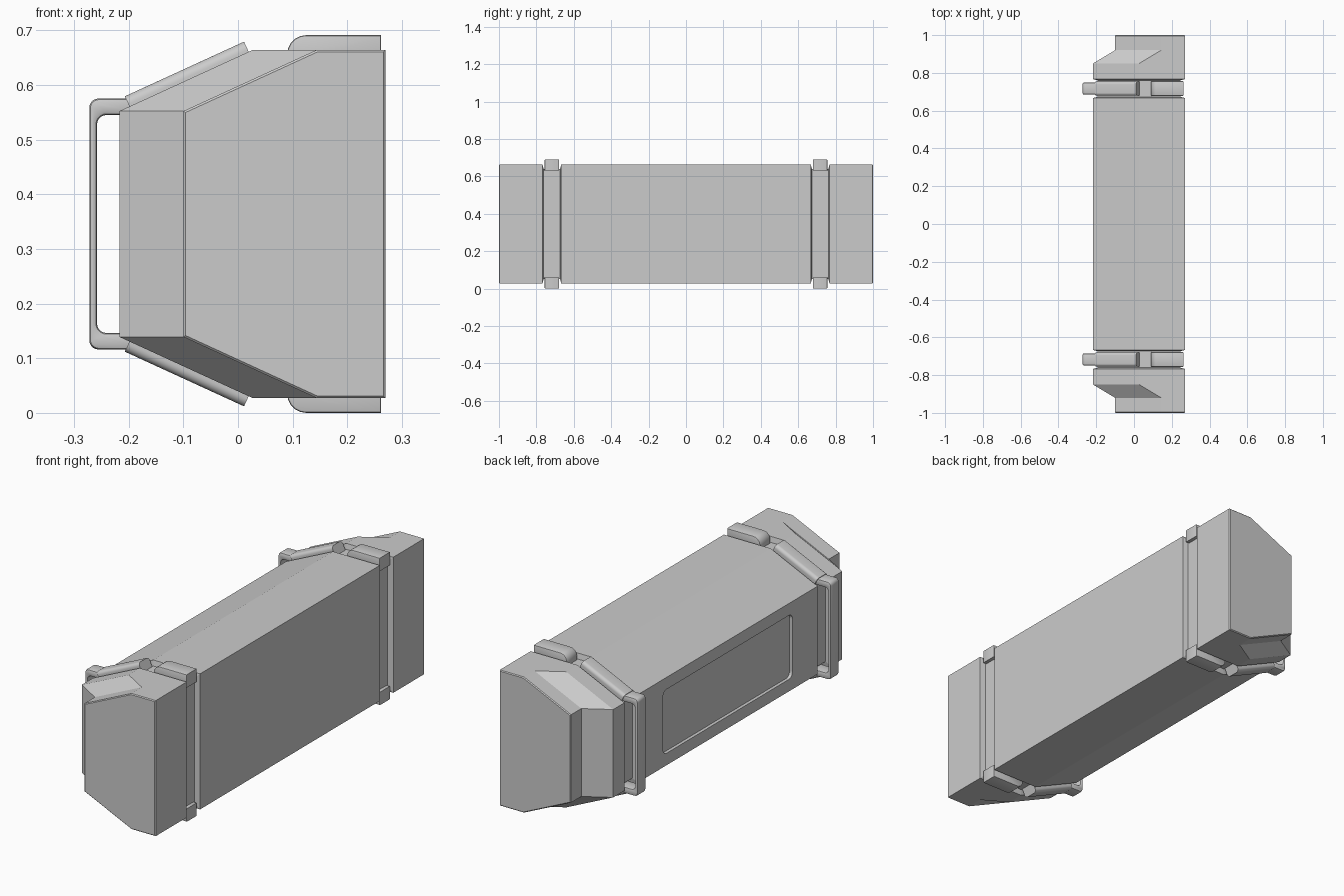
import bpy, bmesh, math
from mathutils import Vector

if "Cube" in bpy.data.objects:
    bpy.data.objects.remove(bpy.data.objects["Cube"])

CZ = 0.3455  # mid height
grey = bpy.data.materials.new("light_grey")
grey.diffuse_color = (0.6, 0.6, 0.6, 1)
grey.use_nodes = True
grey.node_tree.nodes["Principled BSDF"].inputs["Base Color"].default_value = grey.diffuse_color


def finish(name, bm, smooth=True):
    bmesh.ops.recalc_face_normals(bm, faces=bm.faces)
    me = bpy.data.meshes.new(name)
    bm.to_mesh(me)
    bm.free()
    me.materials.append(grey)
    ob = bpy.data.objects.new(name, me)
    bpy.context.collection.objects.link(ob)
    bpy.context.view_layer.objects.active = ob
    for o in bpy.context.selected_objects:
        o.select_set(False)
    ob.select_set(True)
    if smooth:
        bpy.ops.object.shade_smooth_by_angle(angle=math.radians(35))
    return ob


def loft(name, rings, smooth=True):
    """Skin matching rings of points and cap both ends."""
    bm = bmesh.new()
    rows = [[bm.verts.new(p) for p in r] for r in rings]
    for a, b in zip(rows, rows[1:]):
        for i in range(len(a)):
            j = (i + 1) % len(a)
            bm.faces.new((a[i], a[j], b[j], b[i]))
    bm.faces.new(rows[0])
    bm.faces.new(rows[-1])
    return finish(name, bm, smooth)


def inset(pts, d):
    """Move every edge of a counter-clockwise outline inward by d."""
    out = []
    for i, p in enumerate(pts):
        p = Vector(p)
        e1 = (p - Vector(pts[i - 1])).normalized()
        e2 = (Vector(pts[(i + 1) % len(pts)]) - p).normalized()
        n1, n2 = Vector((-e1.y, e1.x)), Vector((-e2.y, e2.x))
        out.append(tuple(p + (n1 + n2) * d / (1 + n1.dot(n2))))
    return out


def arc(cx, cz, r, a0, a1, n=5):
    return [(cx + r * math.cos(math.radians(a0 + (a1 - a0) * i / n)),
             cz + r * math.sin(math.radians(a0 + (a1 - a0) * i / n))) for i in range(n + 1)]


def slab(name, outline, y, half, bevel):
    """Extrude an x-z outline along y with chamfered rims."""
    small = inset(outline, bevel)
    mid = inset(outline, bevel * 0.3)
    sections = [(-half, small), (-half + bevel * 0.3, mid), (-half + bevel, outline),
                (half - bevel, outline), (half - bevel * 0.3, mid), (half, small)]
    return loft(name, [[(x, y + dy, z) for x, z in s] for dy, s in sections])


def flip(pts):
    return [(x, 2 * CZ - z) for x, z in reversed(pts)]


# Case body: one section lofted along y, with strap grooves and cut-back ends
half_up = [(0.27, 0.664), (0.027, 0.664), (-0.217, 0.552)]
main = half_up + flip(half_up)
end = [(x + (0.117 if x < 0.2 else 0), z) for x, z in main]
groove = inset(main, 0.025)
stations = [(0.667, main), (0.673, groove), (0.761, groove), (0.767, main),
            (0.85, main), (0.92, end), (0.996, end), (1.0, inset(end, 0.004))]
stations = [(-y, s) for y, s in reversed(stations)] + stations
body = loft("case_body", [[(x, y, z) for x, z in s] for y, s in stations], False)

# Shallow rounded recess in the back wall
corners = []
for sy, sz, a in ((1, 1, 0), (-1, 1, 90), (-1, -1, 180), (1, -1, 270)):
    corners += arc(sy * 0.455, CZ + sz * 0.125, 0.025, a, a + 90)
cutter = loft("recess_cutter", [[(x, y, z) for y, z in corners] for x in (-0.25, -0.202)], False)
cutter.hide_render = True
cutter.hide_viewport = False
cutter.display_type = 'WIRE'
mod = body.modifiers.new("recess", 'BOOLEAN')
mod.operation = 'DIFFERENCE'
mod.solver = 'EXACT'
mod.object = cutter
bpy.context.view_layer.objects.active = body
bpy.ops.object.modifier_apply(modifier=mod.name)
bpy.data.objects.remove(cutter, do_unlink=True)

# Pad outline with a rounded leading corner
pad = [(0.262, 0.63), (0.262, 0.691)] + arc(0.125, 0.656, 0.035, 90, 180) + [(0.09, 0.63)]

# Handle: a bracket with rounded corners
handle = ([(-0.18, 0.575)] + arc(-0.255, 0.558, 0.017, 90, 180)
          + arc(-0.255, 2 * CZ - 0.558, 0.017, 180, 270) + [(-0.18, 2 * CZ - 0.575)]
          + [(-0.18, 2 * CZ - 0.545)]
          + arc(-0.24, 2 * CZ - 0.527, 0.018, 270, 180) + arc(-0.24, 0.527, 0.018, 180, 90)
          + [(-0.18, 0.545)])

# Sleeve running along the sloped side, rounded across its top
start, stop = Vector((-0.207, 0.579)), Vector((0.011, 0.679))
along = (stop - start).normalized()
down = Vector((along.y, -along.x))
sleeve = [(0.038, 0.06), (0.038, 0.016)]
sleeve += [(0.022 + y, 0.016 - z) for y, z in arc(0, 0, 0.016, 15, 90)]
sleeve += [(-y, d) for y, d in reversed(sleeve)]

for side, y in (("near", -0.717), ("far", 0.717)):
    slab(side + "_handle", handle, y, 0.032, 0.007)
    for level, up in (("upper", True), ("lower", False)):
        slab(f"{side}_{level}_pad", pad if up else flip(pad), y, 0.039, 0.004)
        rings = []
        for base, depth in ((start, 0.03), (stop, 0.06)):
            ring = []
            for dy, d in sleeve:
                p = base + down * min(d, depth)
                ring.append((p.x, y + dy, p.y if up else 2 * CZ - p.y))
            rings.append(ring)
        loft(f"{side}_{level}_sleeve", rings)
